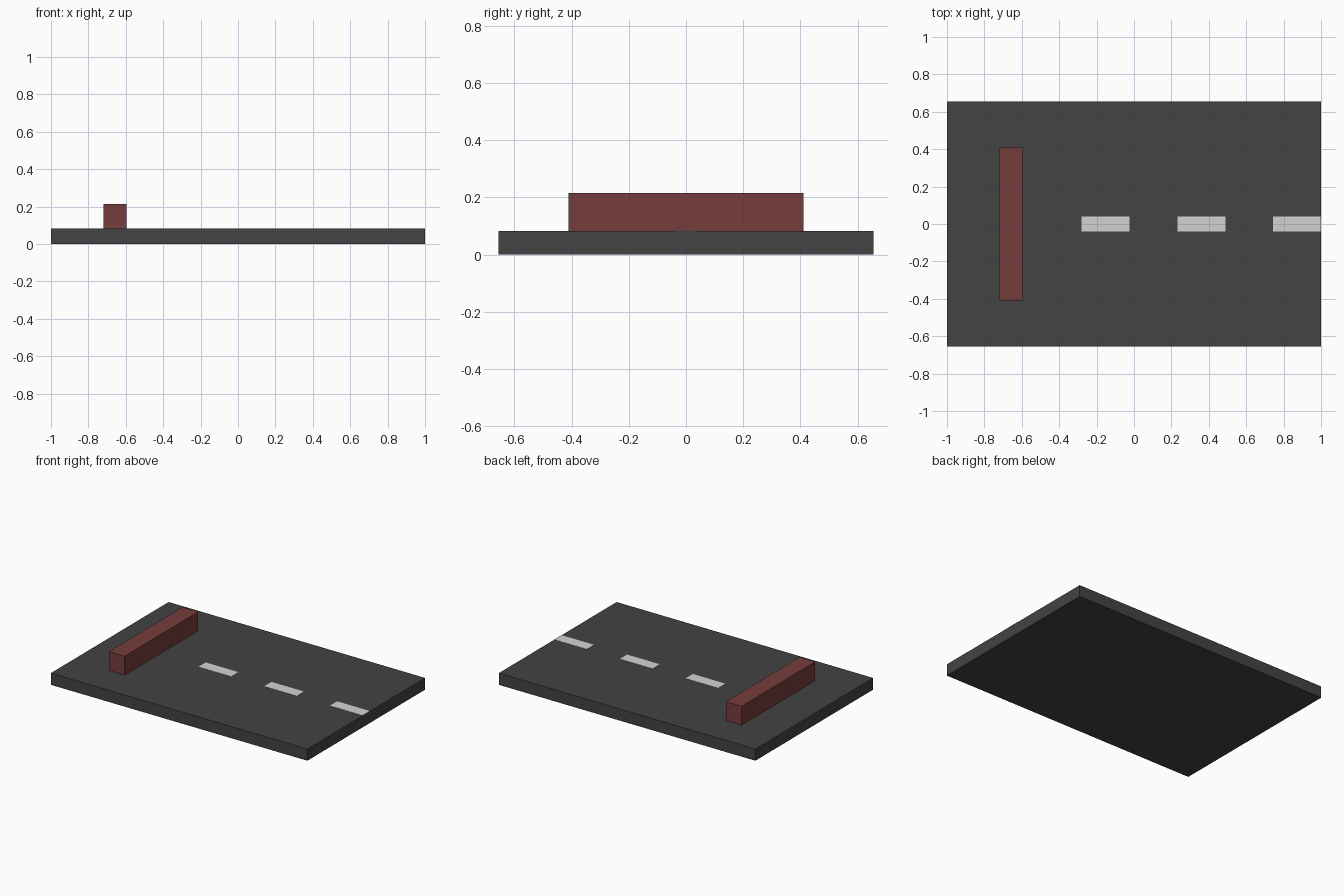
import bpy
import bmesh
from mathutils import Matrix, Vector

if "Cube" in bpy.data.objects:
    bpy.data.objects.remove(bpy.data.objects["Cube"])


def material(name, rgb):
    m = bpy.data.materials.new(name)
    m.diffuse_color = (*rgb, 1.0)
    m.use_nodes = True
    m.node_tree.nodes["Principled BSDF"].inputs["Base Color"].default_value = m.diffuse_color
    return m


def box(name, lo, hi, mat):
    lo, hi = Vector(lo), Vector(hi)
    mesh = bpy.data.meshes.new(name)
    bm = bmesh.new()
    bmesh.ops.create_cube(
        bm, size=1.0,
        matrix=Matrix.Translation((lo + hi) / 2) @ Matrix.Diagonal((*(hi - lo), 1.0)))
    bm.to_mesh(mesh)
    bm.free()
    mesh.materials.append(mat)
    obj = bpy.data.objects.new(name, mesh)
    bpy.context.collection.objects.link(obj)
    return obj


asphalt = material("dark_asphalt", (0.056, 0.056, 0.056))
red = material("barrier_red", (0.185, 0.047, 0.047))
white = material("line_white", (0.65, 0.65, 0.65))

TOP = 0.082

# Road slab
box("road_slab", (-1, -0.656, 0), (1, 0.656, TOP), asphalt)

# Red barrier block across the closed end of the road
box("end_barrier", (-0.72, -0.41, TOP), (-0.597, 0.41, 0.215), red)

# Painted centre dashes, evenly spaced up to the open end
DASH = 0.256
for i in range(3):
    x1 = 1.0 - i * 2 * DASH
    box(f"centre_dash_{i + 1}", (x1 - DASH, -0.041, TOP - 0.001),
        (x1, 0.041, TOP + 0.002), white)
